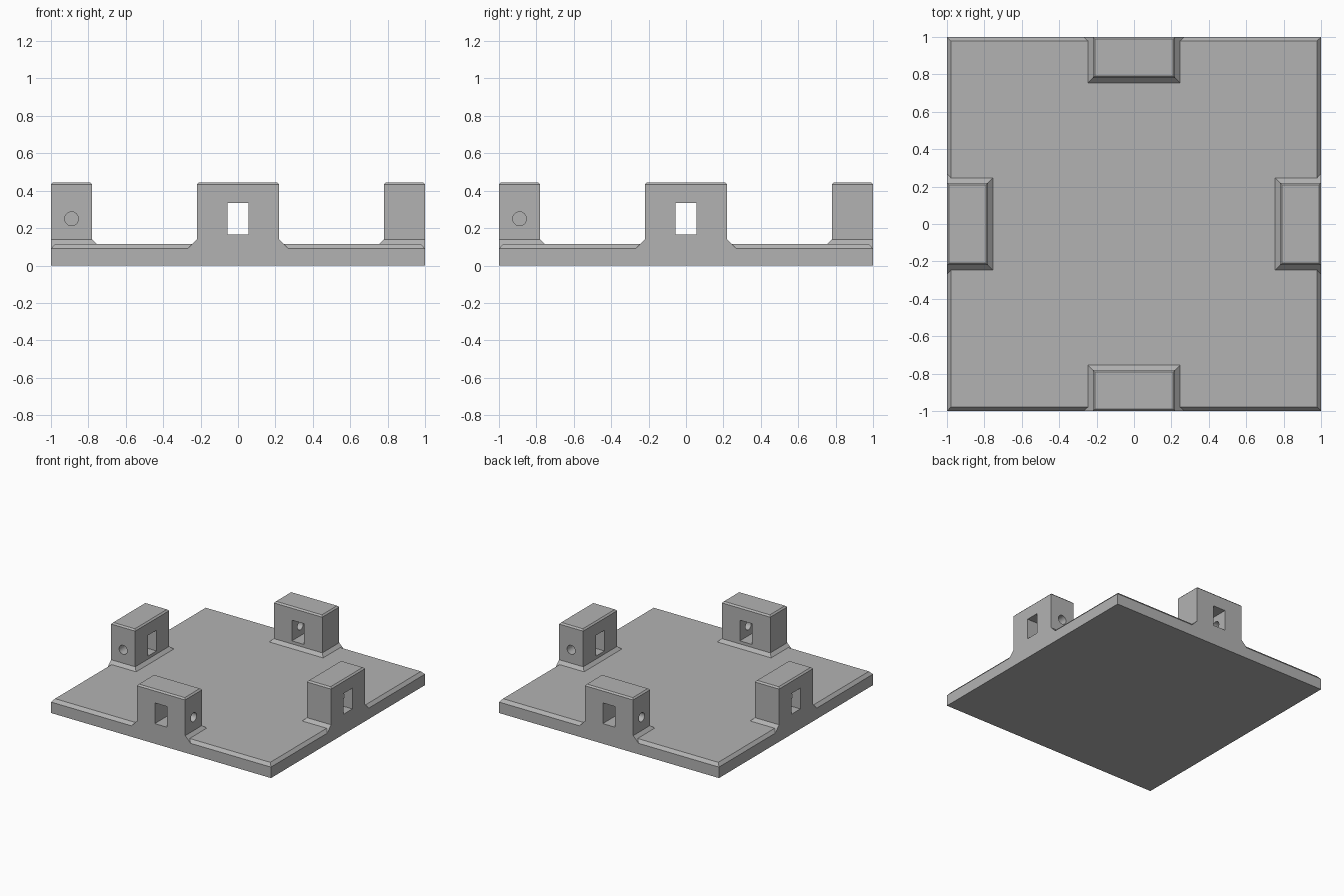
import bpy, bmesh, math
from mathutils import Matrix, Vector

if "Cube" in bpy.data.objects:
    bpy.data.objects.remove(bpy.data.objects["Cube"], do_unlink=True)

GREY = (0.45, 0.45, 0.45, 1)
grey = bpy.data.materials.new("plain_grey")
grey.use_nodes = True
grey.diffuse_color = GREY
grey.node_tree.nodes["Principled BSDF"].inputs["Base Color"].default_value = GREY


def add_object(name, bm):
    bmesh.ops.recalc_face_normals(bm, faces=bm.faces)
    mesh = bpy.data.meshes.new(name)
    bm.to_mesh(mesh)
    bm.free()
    mesh.materials.append(grey)
    obj = bpy.data.objects.new(name, mesh)
    bpy.context.collection.objects.link(obj)
    return obj


def loft(name, levels):
    """Stack rectangles given as (half width, y min, y max, z)."""
    bm = bmesh.new()
    rings = [[bm.verts.new(p) for p in ((-w, a, z), (w, a, z), (w, b, z), (-w, b, z))]
             for w, a, b, z in levels]
    for low, high in zip(rings, rings[1:]):
        for i in range(4):
            j = (i + 1) % 4
            bm.faces.new((low[i], low[j], high[j], high[i]))
    bm.faces.new(rings[0])
    bm.faces.new(rings[-1])
    return add_object(name, bm)


def cut(target, cutter):
    cutter.hide_render = True
    mod = target.modifiers.new("cut", "BOOLEAN")
    mod.operation, mod.solver, mod.object = "DIFFERENCE", "EXACT", cutter
    bpy.context.view_layer.objects.active = target
    bpy.ops.object.modifier_apply(modifier=mod.name)
    bpy.data.objects.remove(cutter, do_unlink=True)


# Base plate with a chamfered top rim
RIM, TOP, SLOPE = 0.09, 0.115, 0.022
loft("base_plate", [(1, -1, 1, 0), (1, -1, 1, RIM),
                    (1 - SLOPE, SLOPE - 1, 1 - SLOPE, TOP)])

# Post with a flared foot and a chamfered top
HALF, INNER, HEIGHT, FLARE, BEVEL = 0.22, -0.78, 0.445, 0.05, 0.012
post = loft("front_post", [
    (HALF + FLARE, -1, INNER + FLARE, RIM),
    (HALF, -1, INNER, RIM + FLARE),
    (HALF, -1, INNER, HEIGHT - BEVEL),
    (HALF - BEVEL, BEVEL - 1, INNER - BEVEL, HEIGHT)])

# Rectangular window through the post
cut(post, loft("window_cutter", [(0.056, -1.2, -0.6, 0.165), (0.056, -1.2, -0.6, 0.335)]))

# Round pin hole from one side into the window
bm = bmesh.new()
bmesh.ops.create_cone(bm, cap_ends=True, segments=32, radius1=0.037, radius2=0.037, depth=0.3,
                      matrix=Matrix.Translation(Vector((0.15, -0.89, 0.25)))
                      @ Matrix.Rotation(math.pi / 2, 4, "Y"))
cut(post, add_object("pin_hole_cutter", bm))

# Same post on the other three sides
for i, side in enumerate(("left", "back", "right"), 1):
    copy = post.copy()
    copy.data = post.data.copy()
    copy.name = side + "_post"
    copy.data.transform(Matrix.Rotation(i * math.pi / 2, 4, "Z"))
    bpy.context.collection.objects.link(copy)
